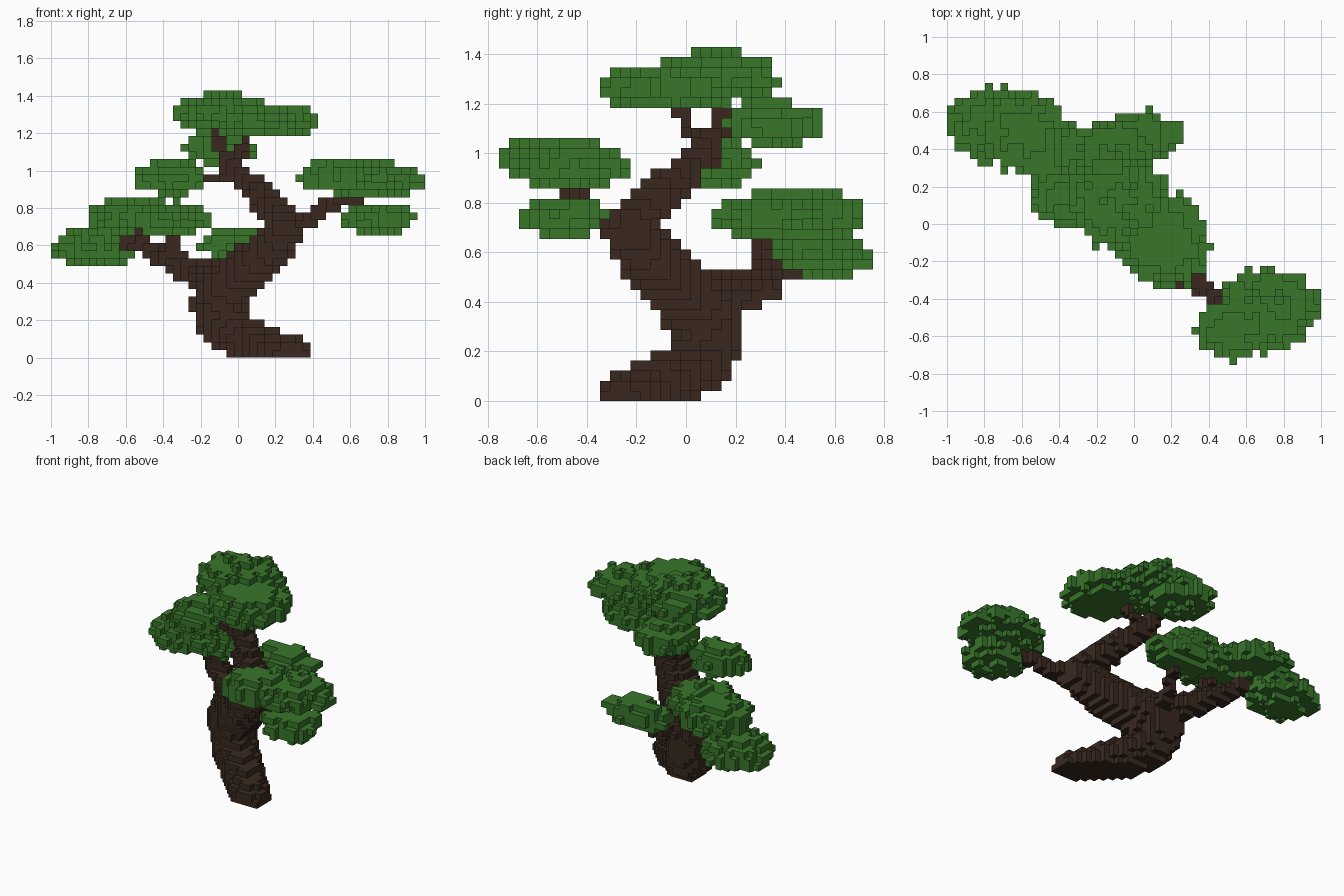
import bpy, bmesh, random
from mathutils import Vector

random.seed(4)
VOXEL = 2 / 49   # all sizes below are counted in voxels

if "Cube" in bpy.data.objects:
    bpy.data.objects.remove(bpy.data.objects["Cube"], do_unlink=True)


def material(name, rgb):
    mat = bpy.data.materials.new(name)
    mat.use_nodes = True
    color = (*rgb, 1)
    mat.diffuse_color = color
    mat.node_tree.nodes["Principled BSDF"].inputs["Base Color"].default_value = color
    return mat


bark = material("dark_bark", (0.041, 0.022, 0.014))
leaf = material("leaf_green", (0.04, 0.18, 0.023))
solid = set()
parts = []


def add_part(name, cells, mat):
    """Keep the voxels that no earlier part has taken."""
    parts.append((name, cells - solid, mat))
    solid.update(cells)


def cells_near(centre, reach):
    """Yield each voxel around a point, with its offset from that point."""
    low, high = centre - reach, centre + reach
    spans = [range(round(a) - 1, round(b) + 2) for a, b in zip(low, high)]
    for i in spans[0]:
        for j in spans[1]:
            for k in spans[2]:
                if abs(i) <= 24 and abs(j) <= 18 and 0 <= k < 35:
                    yield (i, j, k), Vector((i, j, k + 0.5)) - centre


def limb(points, radii):
    """Voxels of a tube through the points, tapering between the radii."""
    cells = set()
    stations = list(zip(map(Vector, points), radii))
    for (a, ra), (b, rb) in zip(stations, stations[1:]):
        steps = int((b - a).length * 3) + 1
        for n in range(steps + 1):
            t = n / steps
            r = ra + (rb - ra) * t
            near = cells_near(a.lerp(b, t), Vector((r, r, r)))
            cells |= {cell for cell, offset in near if offset.length <= r}
    return cells


def branch(name, thick, *points):
    """A limb that thins evenly down to a twig."""
    last = len(points) - 1
    radii = [thick + (0.75 - thick) * n / last for n in range(last + 1)]
    add_part(name, limb(points, radii), bark)


def lobe(x, y, z, wide, deep, up=2.8, down=2):
    """A ragged dome of leaves, flatter below its centre than above."""
    cells = set()
    for cell, d in cells_near(Vector((x, y, z)), Vector((wide, deep, up))):
        tall = up if d.z > 0 else down
        spread = Vector((d.x / wide, d.y / deep, d.z / tall)).length_squared
        if spread <= random.uniform(0.66, 1.12):
            cells.add(cell)
    return cells


def foliage(name, *lobes):
    add_part(name, set().union(*lobes), leaf)


# Trunk: sweeps in from the root, bends back and leans out, in one diagonal plane
bends = [(7, 0, 2.7), (1, 2.3, 3), (-2, 4, 3.1), (-3, 7, 3.3), (-1.8, 9, 3.8),
         (3, 13, 3.1), (6.5, 17, 2.5)]
add_part("trunk", limb([(x, x * -0.9, z) for x, z, r in bends],
                       [r for x, z, r in bends]), bark)
branch("upper_trunk", 2.5, (6.4, -6, 17), (4.6, -3.3, 19.6), (2.2, -0.7, 22),
       (-0.5, 1.5, 24.5), (-2, 3, 27), (-3, 4, 30))

# Branches and twigs
branch("right_low_branch", 2.2, (-3, 3, 10), (-7, 6.5, 11.5), (-12, 10, 14.5), (-15, 11, 15))
branch("right_upward_twig", 0.8, (-7, 6.5, 12), (-9, 7.5, 16))
branch("right_far_twig", 0.8, (-12, 10, 14), (-13, 11, 17))
branch("back_branch", 1.1, (-2, 4, 9), (0, 8, 10.5), (1, 11, 13.5))
branch("left_branch", 1.5, (7, -6.5, 17), (10, -9, 18.5), (11.5, -10, 20), (14, -12, 20.6))
branch("left_twig", 0.8, (14, -12, 20.5), (17, -12, 19.5))
branch("upper_right_twig", 0.8, (0, 1, 23.5), (-4, 2.5, 23.5), (-7, 3, 23))
branch("crown_twig", 0.8, (0, 1, 25.5), (0.6, 0.5, 27), (1, -1, 29))
branch("upper_back_twig", 0.8, (-2, 3, 27), (-2, 6, 27.5))

# Foliage pads at the branch ends
foliage("crown_leaves", lobe(4, -2, 30.6, 6.5, 6.4), lobe(-2, 3, 31.5, 6.6, 6.4, up=3.2))
foliage("upper_back_leaves", lobe(-2.5, 8.6, 27.2, 5, 5))
foliage("upper_right_leaves", lobe(-8.6, 3.4, 23.3, 5, 3.8))
foliage("left_leaves", lobe(17.6, -11, 23, 6.9, 5.4), lobe(13, -14, 23.4, 5.2, 4.4))
foliage("left_lower_leaves", lobe(18.4, -12, 18.3, 5, 4.4, up=2.1, down=2.1))
foliage("right_leaves", lobe(-14, 12, 18.4, 5.8, 5.6), lobe(-9, 8, 17.8, 5.4, 5.6))
foliage("right_far_leaves", lobe(-19, 13, 14, 5.8, 5.3, up=3.2))
foliage("back_low_leaves", lobe(0.7, 11.7, 14.8, 6, 3.4, up=2.3))


def build(name, cells, mat):
    """Mesh the exposed sides of a part's voxels."""
    bm = bmesh.new()
    verts = {}

    def corner(cell, shift):
        key = tuple(c + s for c, s in zip(cell, shift))
        if key not in verts:
            i, j, k = key
            verts[key] = bm.verts.new(Vector((i - 0.5, j - 0.5, k)) * VOXEL)
        return verts[key]

    for cell in sorted(cells):
        for axis in range(3):
            for side in (0, 1):
                near = list(cell)
                near[axis] += 2 * side - 1
                if tuple(near) in solid:
                    continue
                loop = []
                for u, v in ((0, 0), (1, 0), (1, 1), (0, 1)):
                    shift = [0, 0, 0]
                    shift[axis], shift[axis - 2], shift[axis - 1] = side, u, v
                    loop.append(corner(cell, shift))
                bm.faces.new(loop if side else reversed(loop))
    mesh = bpy.data.meshes.new(name)
    bm.to_mesh(mesh)
    bm.free()
    mesh.materials.append(mat)
    bpy.context.collection.objects.link(bpy.data.objects.new(name, mesh))


for part in parts:
    build(*part)
